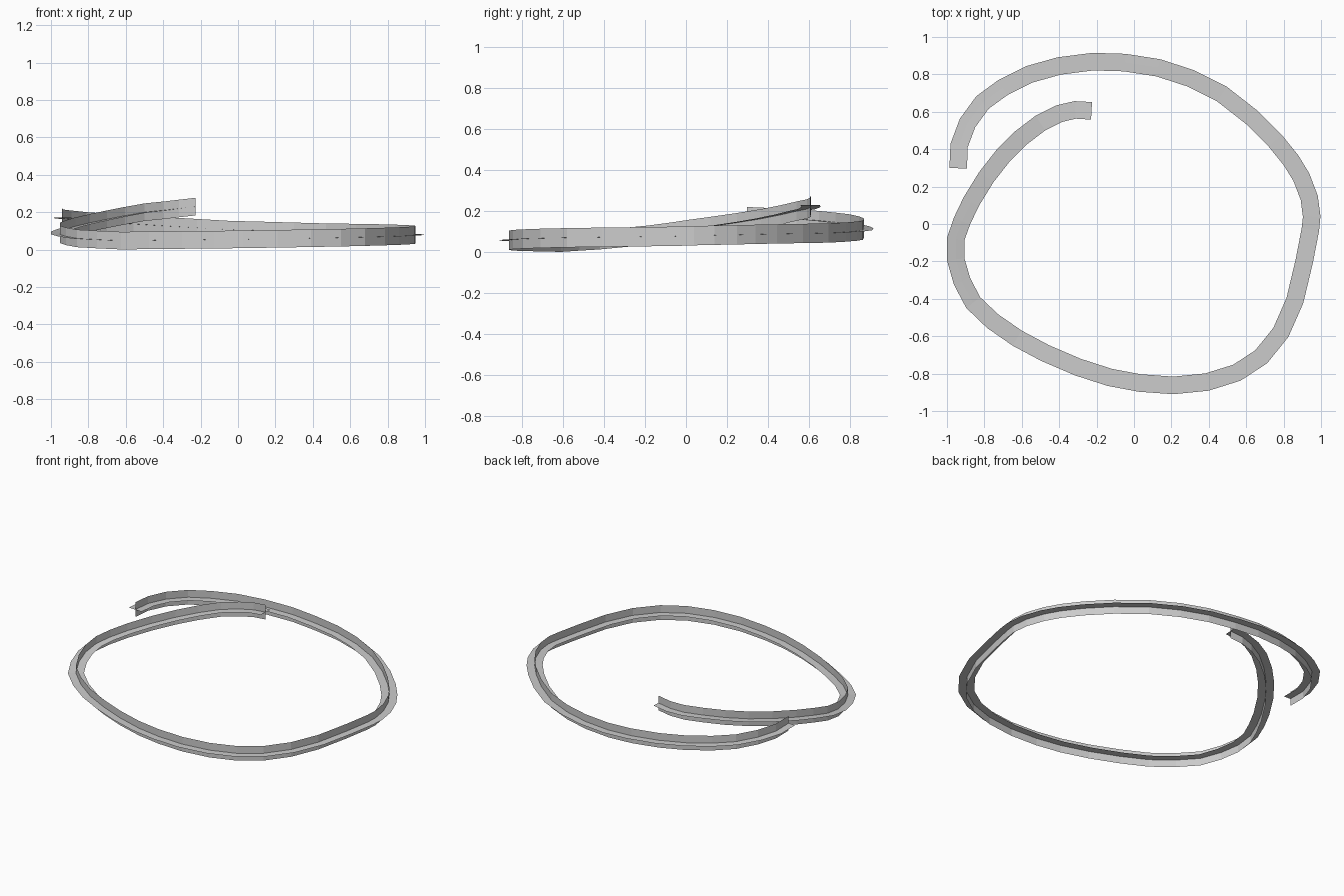
import bpy, bmesh
from mathutils import Vector

if "Cube" in bpy.data.objects:
    bpy.data.objects.remove(bpy.data.objects["Cube"])

HALF = 0.047  # half width of each ribbon

# Plan-view centreline of the spiral, from inner end round to outer end
PATH = [(-.227, .605), (-.315, .61), (-.40, .59), (-.50, .54), (-.605, .46), (-.70, .365),
        (-.79, .25), (-.87, .12), (-.92, .015), (-.953, -.08), (-.953, -.19), (-.92, -.305),
        (-.86, -.42), (-.755, -.52), (-.625, -.61), (-.475, -.69), (-.30, -.765),
        (-.13, -.82), (.03, -.85), (.21, -.863), (.39, -.845), (.55, -.795), (.68, -.71),
        (.785, -.58), (.86, -.41), (.91, -.20), (.943, -.03), (.95, .04), (.937, .14),
        (.895, .25), (.84, .34), (.755, .445), (.63, .57), (.47, .695), (.30, .78),
        (.13, .835), (-.05, .863), (-.22, .868), (-.40, .845), (-.56, .80), (-.70, .73),
        (-.81, .65), (-.89, .54), (-.935, .42), (-.94, .298)]
# Heights at a few path indices, interpolated between
HEIGHTS = [(0, .23), (3, .20), (7, .125), (10, .082), (12, .06), (14, .048), (18, .055),
           (23, .07), (27, .08), (33, .093), (36, .107), (39, .137), (42, .162), (44, .173)]


def height(i):
    for (a, za), (b, zb) in zip(HEIGHTS, HEIGHTS[1:]):
        if a <= i <= b:
            return za + (zb - za) * (i - a) / (b - a)


centre = [Vector((x, y, height(i))) for i, (x, y) in enumerate(PATH)]

# Cross-shaped section swept along the path: flat ribbon and upright ribbon
bm = bmesh.new()
rings = []
for i, p in enumerate(centre):
    t = (centre[min(i + 1, len(centre) - 1)] - centre[max(i - 1, 0)]).normalized()
    side = Vector((-t.y, t.x, 0)).normalized() * HALF
    up = Vector((0, 0, HALF))
    rings.append([bm.verts.new(p + o) for o in (Vector(), side, -side, up, -up)])
for a, b in zip(rings, rings[1:]):
    for k in range(1, 5):
        bm.faces.new((a[0], a[k], b[k], b[0]))

mesh = bpy.data.meshes.new("spiral_cross_ribbon")
bm.to_mesh(mesh)
bm.free()
ribbon = bpy.data.objects.new("spiral_cross_ribbon", mesh)
bpy.context.collection.objects.link(ribbon)
